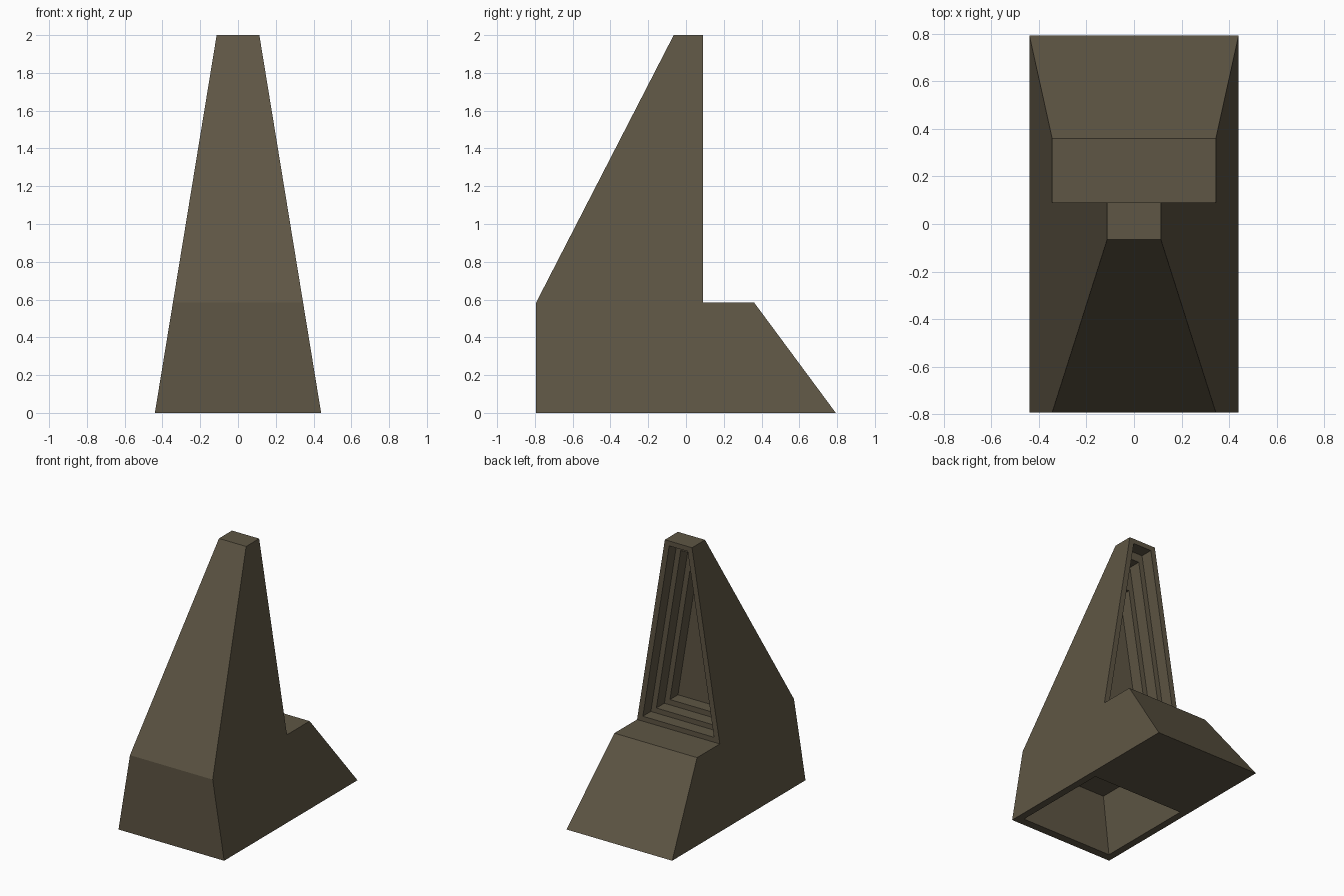
import bpy
import bmesh

cube = bpy.data.objects.get("Cube")
if cube:
    bpy.data.objects.remove(cube, do_unlink=True)

# Single flat colour
stone = bpy.data.materials.new("olive_brown")
stone.use_nodes = True
colour = (0.112, 0.092, 0.058, 1)
stone.diffuse_color = colour
stone.node_tree.nodes["Principled BSDF"].inputs["Base Color"].default_value = colour

BASE_W, TOP_W, HEIGHT = 0.44, 0.113, 2.0
BACK_Y = 0.09
LEDGE_Z = 0.585


def half_width(z):
    """Half the body's width at a height; both sides lean inward."""
    return BASE_W + (TOP_W - BASE_W) * z / HEIGHT


bm = bmesh.new()


def ring(points):
    return [bm.verts.new(p) for p in points]


def bridge(a, b):
    for i in range(len(a)):
        j = (i + 1) % len(a)
        bm.faces.new((a[i], a[j], b[j], b[i]))


def chain(start, rings):
    """Join successive rings and cap the last one."""
    for points in rings:
        nxt = ring(points)
        bridge(start, nxt)
        start = nxt
    bm.faces.new(start)


# Outer shell: side profile (y, z) mirrored across x
profile = [(-0.793, 0), (-0.793, LEDGE_Z), (-0.065, HEIGHT), (BACK_Y, HEIGHT),
           (BACK_Y, LEDGE_Z), (0.36, LEDGE_Z), (0.793, 0)]
left = ring([(half_width(z), y, z) for y, z in profile])
right = ring([(-half_width(z), y, z) for y, z in profile])
bm.faces.new(left)
bm.faces.new(right)
for i in (0, 1, 2, 4, 5):      # tower back and underside are left open
    bm.faces.new((left[i], left[i + 1], right[i + 1], right[i]))


# Stepped recess in the back of the tower
def recess(margin, low, high, y):
    a, b = half_width(low) - margin, half_width(high) - margin
    return [(b, y, high), (a, y, low), (-a, y, low), (-b, y, high)]


STEP = 0.095
steps = []
for k, (margin, low, high) in enumerate([(0.042, 0.622, 1.963),
                                         (0.082, 0.66, 1.90),
                                         (0.122, 0.70, 1.71)]):
    y = BACK_Y - STEP * k
    steps += [recess(margin, low, high, y), recess(margin, low, high, y - STEP)]
chain([left[3], left[4], right[4], right[3]], steps)


# Hollow underside
def rectangle(x, y0, y1, z):
    return [(x, y0, z), (x, y1, z), (-x, y1, z), (-x, y0, z)]


chain([left[0], left[6], right[6], right[0]],
      [rectangle(0.385, -0.73, 0.04, 0), rectangle(0.335, -0.73, 0.04, 0.45)])

bmesh.ops.recalc_face_normals(bm, faces=bm.faces)
mesh = bpy.data.meshes.new("stepped_tower")
bm.to_mesh(mesh)
bm.free()
mesh.materials.append(stone)
tower = bpy.data.objects.new("stepped_tower", mesh)
bpy.context.collection.objects.link(tower)
